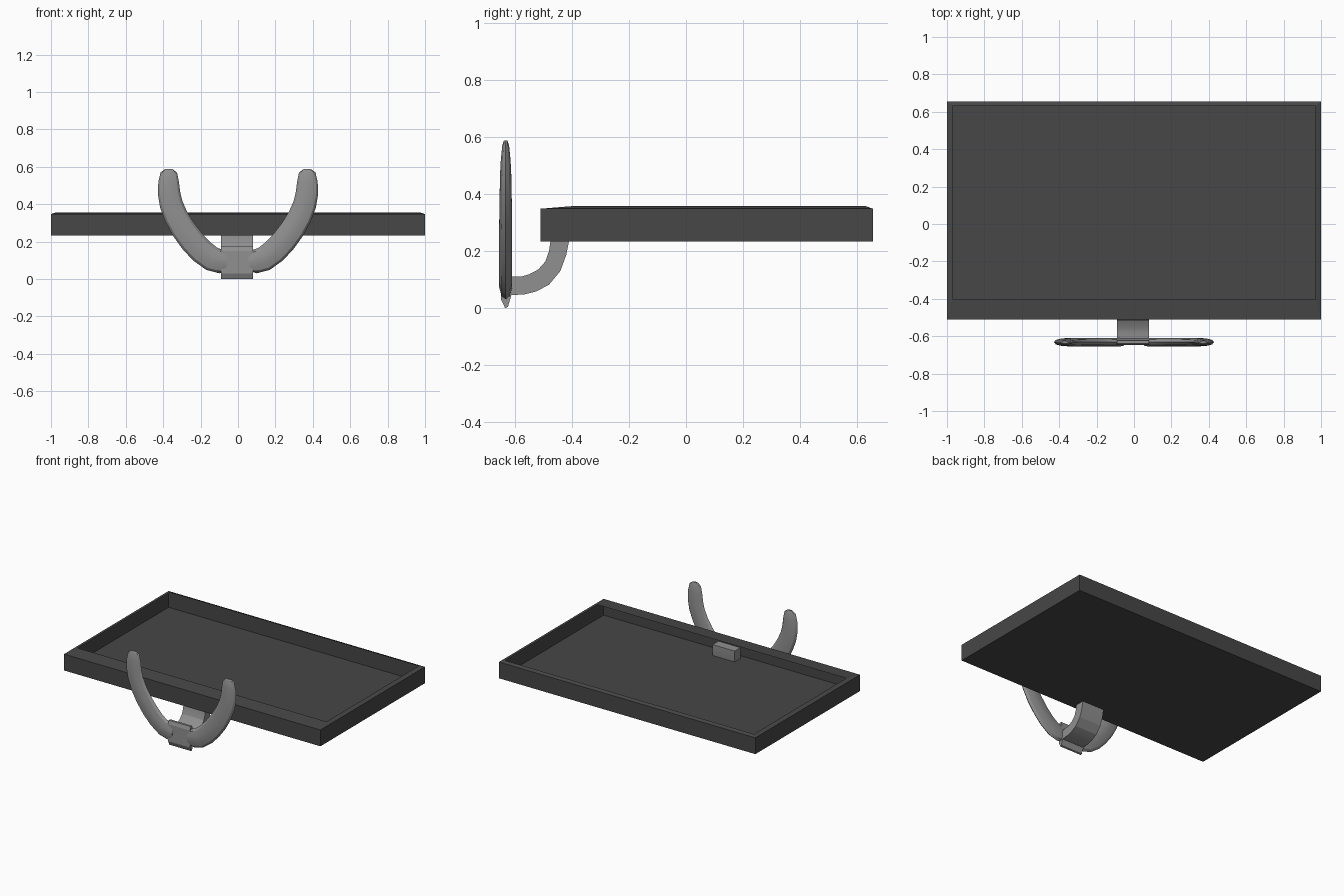
import bpy, bmesh
from math import sin, cos, pi
from mathutils import Vector

if "Cube" in bpy.data.objects:
    bpy.data.objects.remove(bpy.data.objects["Cube"])


def material(name, v):
    mat = bpy.data.materials.new(name)
    mat.diffuse_color = (v, v, v, 1)
    mat.use_nodes = True
    mat.node_tree.nodes["Principled BSDF"].inputs["Base Color"].default_value = mat.diffuse_color
    return mat


dark = material("dark_plastic", 0.063)
grey = material("grey_metal", 0.28)


def finish(bm, name, mat, recalc=True):
    if recalc:
        bmesh.ops.recalc_face_normals(bm, faces=bm.faces[:])
    me = bpy.data.meshes.new(name)
    bm.to_mesh(me)
    bm.free()
    me.materials.append(mat)
    ob = bpy.data.objects.new(name, me)
    bpy.context.scene.collection.objects.link(ob)
    return ob


def smooth(ob, angle):
    bpy.ops.object.select_all(action='DESELECT')
    ob.select_set(True)
    bpy.context.view_layer.objects.active = ob
    bpy.ops.object.shade_smooth_by_angle(angle=angle)


def bridge(bm, a, b):
    n = len(a)
    for i in range(n):
        j = (i + 1) % n
        bm.faces.new((a[i], a[j], b[j], b[i]))


def loft(name, rings):
    """Closed skin through a list of point rings."""
    bm = bmesh.new()
    vs = [[bm.verts.new(p) for p in r] for r in rings]
    for a, b in zip(vs, vs[1:]):
        bridge(bm, a, b)
    bm.faces.new(vs[0])
    bm.faces.new(vs[-1])
    return finish(bm, name, grey)


def rect(x, y0, y1, z):
    return [(-x, y0, z), (x, y0, z), (x, y1, z), (-x, y1, z)]


# Panel housing: open shell with a sloped bezel lip around the opening
bm = bmesh.new()
loops = [[bm.verts.new(p) for p in r] for r in (
    rect(1.0, -0.51, 0.655, 0.233),
    rect(1.0, -0.51, 0.655, 0.348),
    rect(0.97, -0.40, 0.63, 0.357))]
bm.faces.new(loops[0][::-1])
bridge(bm, loops[0], loops[1])
bridge(bm, loops[1], loops[2])
finish(bm, "panel_housing", dark, recalc=False)

# Curved neck: flat strap bending from the clip up into the housing
lower = [(-0.615, 0.045), (-0.565, 0.048), (-0.525, 0.058), (-0.48, 0.082),
         (-0.44, 0.13), (-0.42, 0.185), (-0.41, 0.235), (-0.41, 0.31)]
upper = [(-0.615, 0.11), (-0.578, 0.11), (-0.55, 0.118), (-0.518, 0.135),
         (-0.493, 0.163), (-0.48, 0.2), (-0.475, 0.235), (-0.475, 0.31)]
x0, x1 = -0.092, 0.079
neck = loft("neck", [[(x0, *a), (x1, *a), (x1, *b), (x0, *b)]
                     for a, b in zip(lower, upper)])
smooth(neck, 0.3)

# Clip joining the two arms
prof = [(-0.648, 0.03), (-0.634, 0.0), (-0.624, 0.004), (-0.612, 0.045),
        (-0.612, 0.12), (-0.624, 0.175), (-0.64, 0.175), (-0.648, 0.15)]
loft("clip", [[(x, y, z) for y, z in prof] for x in (x0, x1)])

# Arms: flattened tapering tubes, one each side; (x, z, half width, half depth)
path = [(0.058, 0.088, 0.046, 0.02), (0.085, 0.092, 0.063, 0.023),
        (0.14, 0.108, 0.066, 0.023), (0.196, 0.15, 0.067, 0.023),
        (0.245, 0.203, 0.067, 0.023), (0.293, 0.268, 0.066, 0.023),
        (0.331, 0.335, 0.064, 0.022), (0.357, 0.40, 0.062, 0.021),
        (0.369, 0.46, 0.06, 0.02), (0.371, 0.52, 0.055, 0.017),
        (0.37, 0.57, 0.044, 0.012), (0.37, 0.588, 0.02, 0.006)]
for side, label in ((-1, "left"), (1, "right")):
    rings = []
    for i, (x, z, r, depth) in enumerate(path):
        p, q = path[max(i - 1, 0)], path[min(i + 1, len(path) - 1)]
        t = Vector((q[0] - p[0], q[1] - p[1])).normalized()
        ring = []
        for k in range(10):
            a = 2 * pi * k / 10
            u, d = r * cos(a), depth * sin(a) * 1.05
            ring.append((side * (x - t.y * u), -0.632 + d, z + t.x * u))
        rings.append(ring)
    smooth(loft(label + "_arm", rings), 0.5)
